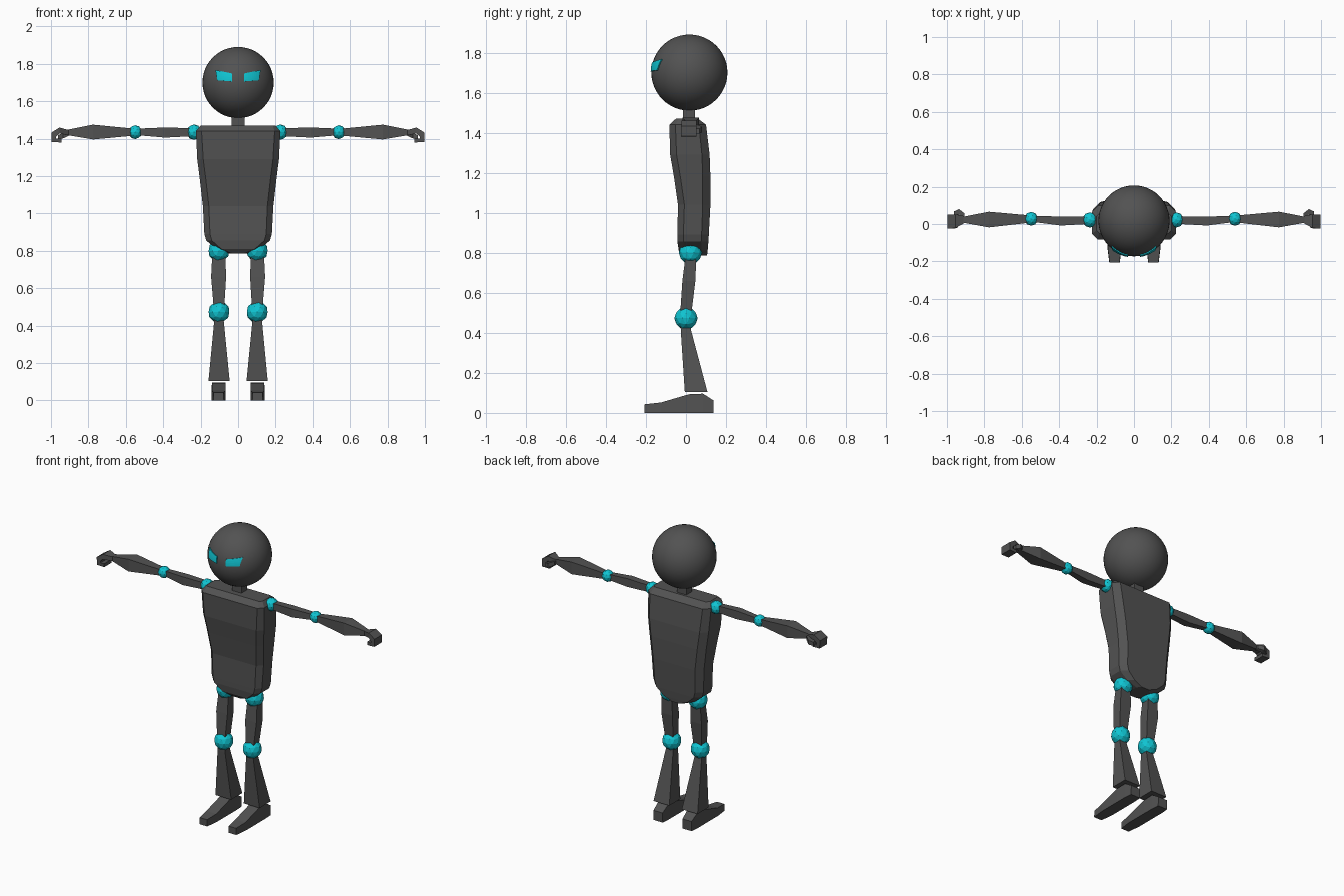
import bpy, bmesh, math
from mathutils import Vector

if "Cube" in bpy.data.objects:
    bpy.data.objects.remove(bpy.data.objects["Cube"])


def material(name, rgb):
    m = bpy.data.materials.new(name)
    m.diffuse_color = (*rgb, 1)
    m.use_nodes = True
    m.node_tree.nodes["Principled BSDF"].inputs["Base Color"].default_value = m.diffuse_color
    return m


GREY = material("dark grey", (0.085, 0.085, 0.085))
CYAN = material("cyan", (0.005, 0.56, 0.65))


def finish(bm, name, mat):
    bmesh.ops.recalc_face_normals(bm, faces=bm.faces)
    me = bpy.data.meshes.new(name)
    bm.to_mesh(me)
    bm.free()
    me.materials.append(mat)
    ob = bpy.data.objects.new(name, me)
    bpy.context.collection.objects.link(ob)
    return ob


def loft(name, rings, mat=GREY):
    """Skin a list of equal-length point rings and cap both ends."""
    bm = bmesh.new()
    vs = [[bm.verts.new(p) for p in r] for r in rings]
    n = len(rings[0])
    for a, b in zip(vs, vs[1:]):
        for i in range(n):
            j = (i + 1) % n
            bm.faces.new((a[i], a[j], b[j], b[i]))
    bm.faces.new(vs[0])
    bm.faces.new(vs[-1])
    return finish(bm, name, mat)


def ring_x(x, y0, y1, z0, z1):
    return [(x, y0, z0), (x, y1, z0), (x, y1, z1), (x, y0, z1)]


def ring_z(z, x0, x1, y0, y1):
    return [(x0, y0, z), (x1, y0, z), (x1, y1, z), (x0, y1, z)]


def side_x(rings, s, dx=0.0):
    return [[(s * x + dx, y, z) for x, y, z in r] for r in rings]


def ball(name, c, r):
    bm = bmesh.new()
    bmesh.ops.create_icosphere(bm, subdivisions=2, radius=r)
    bmesh.ops.translate(bm, verts=bm.verts, vec=c)
    return finish(bm, name, CYAN)


# head
HEAD, R = Vector((0, 0.017, 1.70)), 0.19
bm = bmesh.new()
bmesh.ops.create_uvsphere(bm, u_segments=48, v_segments=24, radius=R)
bmesh.ops.translate(bm, verts=bm.verts, vec=HEAD)
head = finish(bm, "head", GREY)
for p in head.data.polygons:
    p.use_smooth = True


# eyes: curved patches lying on the head
def eye(name, s):
    inner0, inner1 = (0.032, 1.706), (0.032, 1.748)
    outer0, outer1 = (0.110, 1.712), (0.119, 1.766)
    bm = bmesh.new()
    n, m = 8, 4
    grid = []
    for i in range(n + 1):
        u, row = i / n, []
        lo = Vector(inner0).lerp(Vector(outer0), u)
        hi = Vector(inner1).lerp(Vector(outer1), u)
        for j in range(m + 1):
            x, z = lo.lerp(hi, j / m)
            y = HEAD.y - math.sqrt((R + 0.003) ** 2 - x * x - (z - HEAD.z) ** 2)
            row.append(bm.verts.new((s * x, y, z)))
        grid.append(row)
    for i in range(n):
        for j in range(m):
            q = [grid[i][j], grid[i + 1][j], grid[i + 1][j + 1], grid[i][j + 1]]
            bm.faces.new(q if s > 0 else q[::-1])
    ob = finish(bm, name, CYAN)
    mod = ob.modifiers.new("thickness", "SOLIDIFY")
    mod.thickness, mod.offset = 0.006, 0


# neck
loft("neck", [ring_z(1.44, -0.034, 0.034, -0.015, 0.045),
              ring_z(1.54, -0.034, 0.034, -0.015, 0.045)])


# torso: chamfered section; z, half width, front y, back y, chamfer
def torso_ring(z, w, f, b, c):
    half = [(w - c, f), (w, f + c), (w, b - c * 1.2), (w - c * 1.2, b)]
    return [(x, y, z) for x, y in half] + [(-x, y, z) for x, y in half[::-1]]


loft("torso", [torso_ring(*s) for s in (
    (1.470, 0.200, -0.050, 0.060, 0.015),
    (1.440, 0.225, -0.083, 0.100, 0.030),
    (1.290, 0.218, -0.079, 0.118, 0.032),
    (1.180, 0.204, -0.060, 0.122, 0.032),
    (1.040, 0.188, -0.040, 0.122, 0.032),
    (0.890, 0.180, -0.043, 0.114, 0.030),
    (0.855, 0.170, -0.043, 0.112, 0.030),
    (0.810, 0.115, -0.036, 0.108, 0.025),
    (0.785, 0.050, -0.015, 0.105, 0.020))])

for label, s in (("left", 1), ("right", -1)):
    eye(label + "_eye", s)

    # arm
    ball(label + "_shoulder_joint", (s * 0.230 - 0.005, 0.022, 1.435), 0.041)
    ball(label + "_elbow_joint", (s * 0.545 - 0.005, 0.028, 1.435), 0.037)
    loft(label + "_upper_arm", side_x([
        ring_x(0.21, 0.002, 0.040, 1.415, 1.455),
        ring_x(0.39, -0.008, 0.040, 1.406, 1.460),
        ring_x(0.53, 0.010, 0.044, 1.418, 1.454)], s))
    loft(label + "_forearm", side_x([
        ring_x(0.55, 0.008, 0.046, 1.417, 1.453),
        ring_x(0.775, -0.018, 0.066, 1.396, 1.475),
        ring_x(0.93, 0.010, 0.036, 1.422, 1.444)], s))

    # hooked hand: palm, fingers bending down, then curling back
    loft(label + "_hand", side_x([
        ring_x(0.905, 0.006, 0.042, 1.418, 1.446),
        ring_x(0.955, -0.022, 0.052, 1.428, 1.460),
        [(0.972, -0.024, 1.412), (0.972, 0.052, 1.412),
         (0.998, 0.052, 1.432), (0.998, -0.024, 1.432)],
        [(0.972, -0.024, 1.400), (0.972, 0.052, 1.400),
         (0.996, 0.052, 1.382), (0.996, -0.024, 1.382)],
        [(0.945, -0.022, 1.402), (0.945, 0.050, 1.402),
         (0.945, 0.050, 1.380), (0.945, -0.022, 1.380)]], s))
    loft(label + "_thumb", side_x([
        ring_x(0.905, 0.030, 0.056, 1.415, 1.440),
        ring_x(0.935, 0.050, 0.080, 1.402, 1.430),
        ring_x(0.962, 0.042, 0.068, 1.396, 1.420)], s))

    # leg
    ball(label + "_hip_joint", (s * 0.102, 0.022, 0.80), 0.058)
    ball(label + "_knee_joint", (s * 0.102, 0.0, 0.473), 0.058)
    loft(label + "_thigh", side_x([
        ring_z(0.80, 0.069, 0.137, 0.000, 0.052),
        ring_z(0.66, 0.064, 0.144, -0.018, 0.047),
        ring_z(0.48, 0.075, 0.129, -0.030, 0.025)], s))
    loft(label + "_shin", side_x([
        ring_z(0.46, 0.080, 0.124, -0.027, 0.015),
        ring_z(0.41, 0.075, 0.129, -0.026, 0.026),
        ring_z(0.105, 0.045, 0.158, -0.006, 0.107)], s))

    # foot: cross-sections from toe to heel; y, half width, height
    loft(label + "_foot", [
        [(s * 0.104 - w, y, 0), (s * 0.104 + w, y, 0),
         (s * 0.104 + w * 0.95, y, h), (s * 0.104 - w * 0.95, y, h)]
        for y, w, h in ((-0.207, 0.028, 0.043), (-0.125, 0.038, 0.052),
                        (0.015, 0.038, 0.093), (0.085, 0.038, 0.096),
                        (0.138, 0.034, 0.062))])
